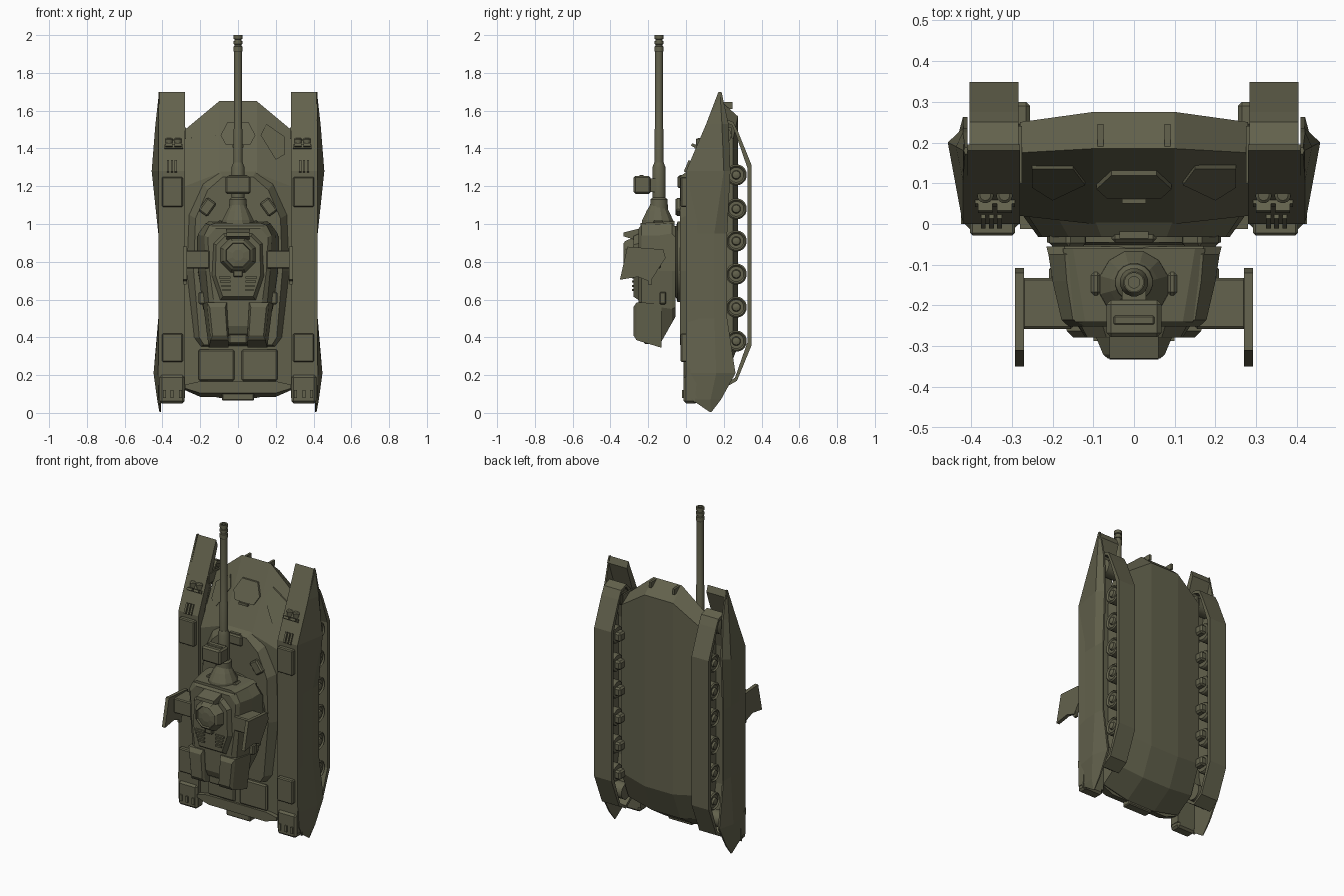
import bpy, bmesh, math
from mathutils import Matrix, Vector

olive = bpy.data.materials.new("olive paint")
olive.diffuse_color = (0.125, 0.122, 0.074, 1)
round_parts = []


def finish(name, bm, bevel=0):
    bmesh.ops.recalc_face_normals(bm, faces=bm.faces)
    me = bpy.data.meshes.new(name)
    bm.to_mesh(me)
    bm.free()
    me.materials.append(olive)
    ob = bpy.data.objects.new(name, me)
    bpy.context.collection.objects.link(ob)
    if bevel:
        m = ob.modifiers.new("bevel", 'BEVEL')
        m.width, m.segments = bevel, 1
    return ob


def loft(name, rings, closed=False, bevel=0):
    bm = bmesh.new()
    vs = [[bm.verts.new(p) for p in r] for r in rings]
    n = len(vs[0])
    pairs = list(zip(vs, vs[1:])) + ([(vs[-1], vs[0])] if closed else [])
    for a, b in pairs:
        for i in range(n):
            j = (i + 1) % n
            bm.faces.new((a[i], a[j], b[j], b[i]))
    if not closed:
        bm.faces.new(vs[0])
        bm.faces.new(vs[-1])
    return finish(name, bm, bevel)


def side_prism(name, yz, x0, x1, bevel=0):
    return loft(name, [[(x, y, z) for y, z in yz] for x in (x0, x1)], bevel=bevel)


def sym(half):
    return half + [(-x, z) for x, z in reversed(half)]


def layers(name, steps, bevel=0):
    # symmetric outlines (x, z) stacked along y
    return loft(name, [[(x, y, z) for x, z in sym(h)] for y, h in steps], bevel=bevel)


def box(name, x, y, z, rot=None, bevel=0):
    bm = bmesh.new()
    bmesh.ops.create_cube(bm, size=1)
    c = Vector((sum(x) / 2, sum(y) / 2, sum(z) / 2))
    m = Matrix.Translation(c) @ (rot or Matrix()) @ Matrix.Diagonal((x[1] - x[0], y[1] - y[0], z[1] - z[0], 1))
    bmesh.ops.transform(bm, matrix=m, verts=bm.verts)
    return finish(name, bm, bevel)


def lathe(name, centre, axis, prof, n=24):
    # profile of (radius, distance along axis)
    q = Vector((0, 0, 1)).rotation_difference(Vector(axis))
    rings = [[Vector(centre) + q @ Vector((r * math.cos(2 * math.pi * (i + .5) / n),
              r * math.sin(2 * math.pi * (i + .5) / n), d)) for i in range(n)] for r, d in prof]
    ob = loft(name, rings)
    if n > 12:
        round_parts.append(ob)
    return ob


def glacis(x, z):
    t = min(1, max(0, (abs(x) - .1) / .18))
    return (1 - t) * (z - 1.27) * .487 + t * (.02 + (z - 1.2) * .517)


def surface_plate(name, xz, surf, thick=.009):
    return loft(name, [[(x, surf(x, z) + d, z) for x, z in xz] for d in (.01, -thick)])


def fender_y(x, z):
    return max(0, .4286 * (z - 1.28))


def rx(a):
    return Matrix.Rotation(a, 4, 'X')


# Hull body lofted across the width
mid = [(0, .13), (0, 1.27), (.185, 1.65), (.275, 1.57), (.275, .35), (.2, .17), (.06, .08)]
edge = [(.02, .14), (.02, 1.2), (.175, 1.5), (.25, 1.45), (.25, .38), (.18, .2), (.06, .12)]
loft("hull", [[(x, y, z) for y, z in p] for x, p in ((-.28, edge), (-.1, mid), (.1, mid), (.28, edge))])
layers("raised_deck", [(.02, [(.1, 1.29), (.19, 1.22), (.26, 1.05), (.272, .75), (.235, .4), (.2, .35)]),
                       (-.032, [(.08, 1.25), (.16, 1.18), (.225, 1.03), (.235, .75), (.205, .4), (.18, .36)])])
lathe("turret_ring", (0, -.02, .8), (0, -1, 0), [(.215, 0), (.215, .025), (.19, .032), (.19, .04)], 32)

# Glacis plates and hull fittings
surface_plate("driver_hatch", sym([(.055, 1.54), (.092, 1.47), (.065, 1.42)]), glacis, .012)
box("hatch_handle", (-.03, .03), (.05, .09), (1.405, 1.42))
box("front_periscope", (-.055, .055), (-.045, .02), (1.19, 1.255), bevel=.008)
box("periscope_glass", (-.035, .035), (-.035, 0), (1.24, 1.26))
box("rear_hull_box", (-.085, .085), (.0, .06), (.065, .11), bevel=.006)
layers("rear_lip", [(-.012, [(.21, .165), (.28, .15), (.28, .13), (.2, .105)]),
                    (.05, [(.21, .165), (.28, .15), (.28, .12), (.2, .085)])])

wheel_z = (1.26, 1.08, .91, .735, .56, .38)
for s, side in ((1, "right"), (-1, "left")):
    P = lambda name: side + "_" + name

    def bx(name, x, y, z, rot=None, bevel=0):
        return box(P(name), sorted((s * x[0], s * x[1])), y, z, rot, bevel)

    surface_plate(P("glacis_plate"), [(s * x, z) for x, z in ((.12, 1.47), (.15, 1.53), (.25, 1.46), (.25, 1.37), (.2, 1.34))], glacis)
    bx("engine_cover", (.018, .21), (-.012, .01), (.17, .335), bevel=.008)
    bx("deck_periscope", (.12, .205), (-.055, -.01), (1.06, 1.12), Matrix.Rotation(s * .95, 4, 'Y'), .008)
    bx("tow_hook", (.075, .09), (.19, .245), (1.61, 1.645))

    # Fender with its lamps and lids
    side_prism(P("fender"), [(0, .08), (0, 1.28), (.18, 1.7), (.195, 1.66), (.06, 1.28), (.06, .08)], s * .28, s * .42)
    for z0, z1 in ((1.09, 1.25), (.27, .42)):
        bx("stowage_lid", (.292, .402), (-.028, .01), (z0, z1), bevel=.006)
    bx("rear_fender_box", (.283, .415), (-.012, .06), (.05, .2), bevel=.012)
    for x in (.305, .35, .39):
        bx("rear_rib", (x - .008, x + .008), (-.02, .01), (.08, .12))
    tilt = rx(-math.atan(.4286))
    bx("lamp_guard", (.292, .39), (.045, .075), (1.395, 1.415), tilt)
    for x in (.318, .365):
        lathe(P("lamp"), (s * x, .075, 1.41), (0, -.1, 1), [(.02, 0), (.02, .04), (.013, .045)], 16)
        bx("lamp_fin", (x - .018, x + .018), (.028, .07), (1.405, 1.42), tilt)
    for x in (.33, .35, .37):
        bx("fender_vent", (x - .006, x + .006), (.0, .03), (1.27, 1.335), tilt)
    bx("fender_nose_rib", (.275, .285), (.1, .24), (1.45, 1.51))

    # Creased side skirt: z, front y, ridge y, rear y, edge x, ridge x
    rows = [(1.7, .172, .18, .188, .415, .418), (1.53, .107, .19, .225, .42, .437),
            (1.28, 0, .2, .235, .42, .457), (.95, 0, .15, .218, .418, .422),
            (.5, 0, .15, .218, .418, .422), (.21, 0, .16, .262, .42, .447),
            (.07, .03, .13, .185, .416, .428), (.005, .125, .13, .135, .412, .416)]
    loft(P("skirt"), [[(s * .408, f, z), (s * e, f, z), (s * r, m, z), (s * e, b, z), (s * .408, b, z)]
                      for z, f, m, b, e, r in rows])
    loft(P("skirt_barb"), [[(s * x, y, z) for y, z in ((0, .25), (.06, .2), (.045, .05), (.01, .12))] for x in (.41, .424)])

    # Track loop
    outer = [(.348, 1.31), (.348, .36), (.27, .17), (.2, .13), (.13, .18), (.08, .4), (.08, 1.3),
             (.14, 1.5), (.195, 1.56), (.25, 1.54), (.275, 1.49)]
    inner = [(.21 + (y - .21) * .83, .84 + (z - .84) * .975) for y, z in outer]
    a, b = s * .283, s * .404
    loft(P("track"), [[(a, *o), (b, *o), (b, *i), (a, *i)] for o, i in zip(outer, inner)], closed=True)

    # Road wheels, end wheels and suspension arms
    for z in wheel_z:
        lathe(P("road_wheel"), (s * .295, .266, z), (s, 0, 0),
              [(.05, 0), (.056, .01), (.056, .09), (.048, .097), (.04, .088), (.024, .088), (.02, .1), (.008, .104)])
        bx("suspension_arm", (.255, .3), (.235, .3), (z - .028, z + .028), bevel=.01)
    for z, y in ((1.47, .19), (.23, .18)):
        lathe(P("end_wheel"), (s * .295, y, z), (s, 0, 0), [(.05, 0), (.05, .095), (.02, .105)])

    # Turret bustle bins and side ear fins
    loft(P("bustle_bin"), [[(s * x, y, z) for x, z in q] for y, q in
         ((-.13, ((.05, .345), (.155, .345), (.185, .58), (.045, .58))),
          (-.262, ((.05, .385), (.145, .385), (.165, .585), (.06, .585))),
          (-.278, ((.058, .41), (.135, .41), (.15, .56), (.068, .56))))])
    bx("ear_arm", (.15, .275), (-.258, -.132), (.765, .86), bevel=.006)
    side_prism(P("ear_fin"), [(-.31, .88), (-.12, .865), (-.108, .82), (-.19, .695), (-.255, .72), (-.35, .705)],
               s * .27, s * .292)
    bx("fin_tip_rod", (.272, .288), (-.2, -.18), (.68, .73))
    bx("turret_front_sight", (.082, .106), (-.175, -.118), (.98, 1.02), bevel=.008)
    bx("turret_side_handle", (.17, .208), (-.14, -.105), (.575, .64), bevel=.006)
    for i in range(4):
        z = .645 + i * .022
        bx("vent_slat", (.04, .1 - .006 * (3 - i)), (-.287, -.26), (z, z + .011))

# Turret shell stacked from ring level to roof
layers("turret", [(-.055, [(.17, .985), (.215, .93), (.212, .75), (.18, .56), (.12, .51)]),
                  (-.075, [(.17, 1.005), (.21, .95), (.21, .75), (.185, .55), (.12, .475)]),
                  (-.14, [(.165, 1.0), (.2, .94), (.198, .75), (.175, .56), (.12, .36)]),
                  (-.235, [(.15, .995), (.178, .94), (.17, .75), (.155, .58), (.1, .42)]),
                  (-.252, [(.12, .975), (.16, .93), (.15, .75), (.13, .6), (.08, .46)])])
layers("turret_front_frame", [(-.06, [(.15, 1.015), (.175, 1.0), (.175, .97)]),
                              (-.24, [(.12, 1.005), (.145, .995), (.145, .96)])])
box("bustle_grille", (-.05, .05), (-.225, -.13), (.365, .42), bevel=.008)

# Roof plate, cupola and forward hood
layers("roof_plate", [(-.24, [(.08, .955), (.135, .9), (.145, .72), (.1, .59)]),
                      (-.278, [(.068, .935), (.115, .89), (.12, .73), (.08, .615)])])
lathe("cupola", (0, -.26, .835), (0, -1, 0), [(.1, 0), (.1, .02), (.082, .06), (.07, .07), (.066, .058), (.03, .064)], 8)
loft("sight_hood", [[(x, y, z) for y, z in ((-.25, .975), (-.33, .955), (-.332, .935), (-.25, .91))] for x in (-.06, .06)])
box("cupola_latch", (-.025, .025), (-.3, -.27), (.72, .755), bevel=.004)

# Gun: mantlet, sleeve, tube and muzzle brake
lathe("mantlet", (0, -.15, .99), (0, 0, 1), [(.09, 0), (.085, .03), (.06, .08), (.036, .12)], 12)
lathe("gun_sleeve", (0, -.143, 1.05), (0, 0, 1), [(.05, 0), (.046, .08), (.035, .09), (.035, .25), (.026, .275)], 16)
lathe("gun_barrel", (0, -.143, 1.25), (0, 0, 1),
      [(.024, 0), (.024, .25), (.021, .26), (.021, .66), (.024, .665), (.024, .69), (.018, .692), (.018, .7), (.024, .702),
       (.024, .718), (.018, .72), (.018, .728), (.024, .73), (.024, .75), (.014, .75), (.014, .7)], 16)
box("gun_sight", (-.067, .067), (-.277, -.187), (1.16, 1.255), bevel=.01)
box("gun_sight_window", (-.05, .05), (-.247, -.225), (1.25, 1.26), bevel=.003)
box("gun_sight_mount", (-.03, .03), (-.2, -.15), (1.17, 1.24))

# Smooth shading on round parts only
bpy.ops.object.select_all(action='DESELECT')
for ob in round_parts:
    ob.select_set(True)
bpy.context.view_layer.objects.active = round_parts[0]
bpy.ops.object.shade_smooth_by_angle(angle=math.radians(30))
